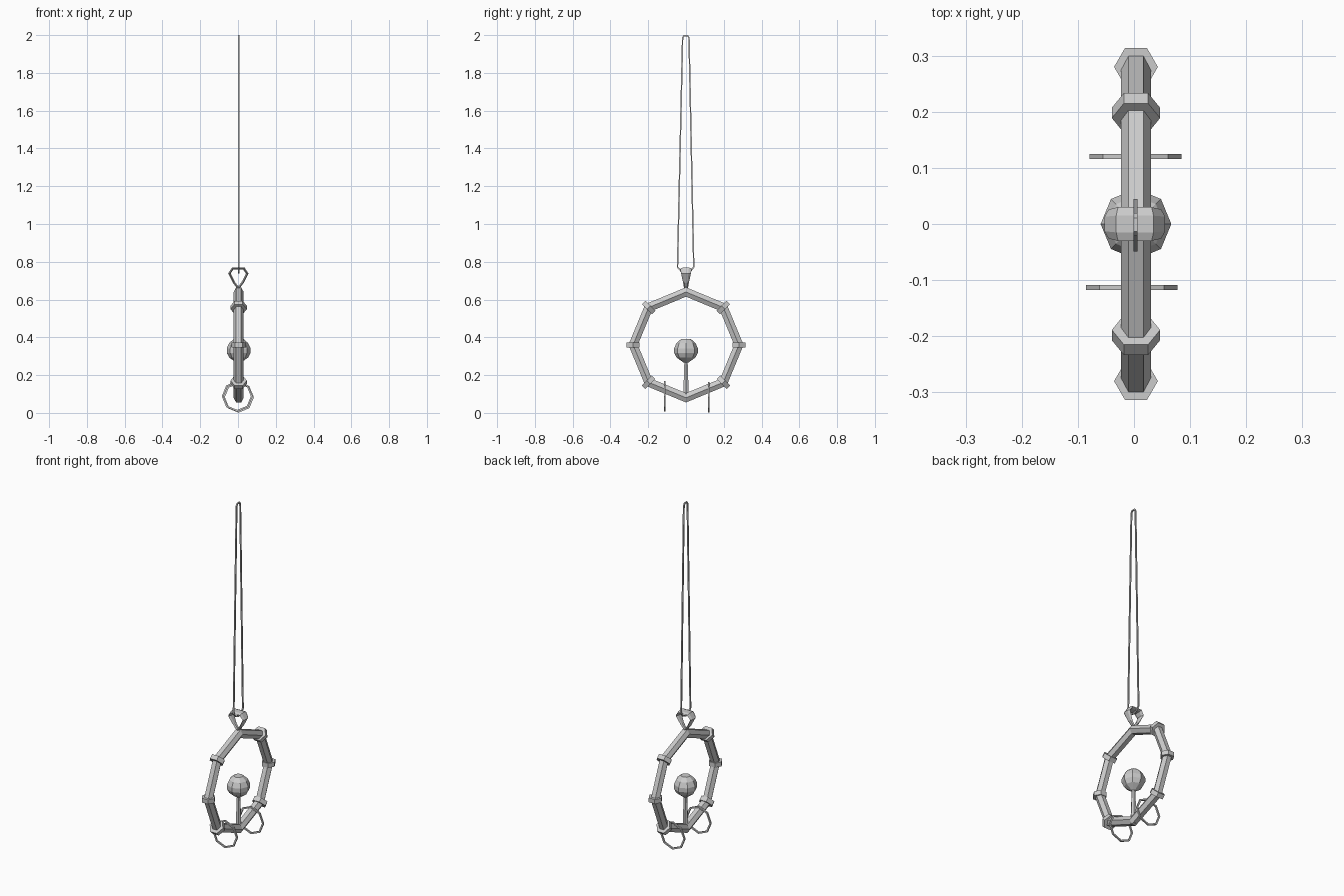
import bpy, bmesh, math
from mathutils import Vector, Matrix

if "Cube" in bpy.data.objects:
    bpy.data.objects.remove(bpy.data.objects["Cube"])

CX = 0.0035   # slight sideways offset of the main body


def finish(name, bm):
    bmesh.ops.recalc_face_normals(bm, faces=bm.faces)
    me = bpy.data.meshes.new(name)
    bm.to_mesh(me)
    bm.free()
    ob = bpy.data.objects.new(name, me)
    bpy.context.collection.objects.link(ob)
    return ob


def poly(r, n, start=0.0):
    return [(r * math.cos(start + math.tau * i / n), r * math.sin(start + math.tau * i / n)) for i in range(n)]


def sweep(name, path, section, place, widths=None):
    """Mitred sweep around a closed flat path; section = (outward, sideways)."""
    bm = bmesh.new()
    pts = [Vector(p) for p in path]
    n = len(pts)
    rows = []
    for i, p in enumerate(pts):
        a = (p - pts[i - 1]).normalized()
        b = (pts[(i + 1) % n] - p).normalized()
        t = (a + b).normalized()
        out = Vector((t.y, -t.x)) / max(t.dot(b), 0.5)
        w = widths[i] if widths else 1.0
        row = []
        for u, v in section:
            q = p + out * u
            row.append(bm.verts.new(place(q.x, q.y, v * w)))
        rows.append(row)
    m = len(section)
    for i in range(n):
        r, s = rows[i], rows[(i + 1) % n]
        for j in range(m):
            k = (j + 1) % m
            bm.faces.new((r[j], r[k], s[k], s[j]))
    return finish(name, bm)


def lathe(name, profile, n, x):
    bm = bmesh.new()
    rows = [[bm.verts.new((x + c, s, z)) for c, s in poly(r, n)] for r, z in profile]
    for a, b in zip(rows, rows[1:]):
        for j in range(n):
            k = (j + 1) % n
            bm.faces.new((a[j], a[k], b[k], b[j]))
    bm.faces.new(rows[0])
    bm.faces.new(rows[-1])
    return finish(name, bm)


# main eight-sided frame with hexagonal tube
R, CZ = 0.28, 0.36
hexa = [(u, v) for v, u in poly(0.0265, 6)]
sweep("frame_ring", poly(R, 8), hexa, lambda a, b, v: (CX + v, a, CZ + b))

# hexagonal collars on the frame joints
for i in range(8):
    if i in (2, 6):
        continue
    ang = math.tau * i / 8
    bm = bmesh.new()
    r = 0.039 if i in (0, 4) else 0.043
    bmesh.ops.create_cone(bm, cap_ends=True, segments=6, radius1=r, radius2=r, depth=0.026)
    # align a corner of the hexagon with x
    hx = max((v.co for v in bm.verts), key=lambda c: c.x)
    bm.transform(Matrix.Rotation(-math.atan2(hx.y, hx.x), 4, 'Z'))
    bm.transform(Matrix.Translation((CX, R * math.cos(ang), CZ + R * math.sin(ang))) @ Matrix.Rotation(ang, 4, 'X'))
    finish("joint_collar", bm)

# ball and its tapered post
lathe("ball", [(0.012, 0.266), (0.05, 0.293), (0.063, 0.318), (0.063, 0.342), (0.05, 0.37), (0.026, 0.391)], 8, CX)
lathe("ball_post", [(0.018, 0.06), (0.010, 0.275)], 6, CX)

# hanger loop, widening toward the top
bail = [(0, 0.66), (0.024, 0.692), (0.047, 0.738), (0.03, 0.764), (-0.03, 0.764), (-0.047, 0.738), (-0.024, 0.692)]
sweep("hanger_loop", bail, [(0.006, -0.5), (0.006, 0.5), (0, 1), (-0.006, 0.5), (-0.006, -0.5), (0, -1)],
      lambda a, b, v: (CX - 0.002 + a, v, b), [0.01, 0.016, 0.026, 0.03, 0.03, 0.026, 0.016])

# long cord loop
cord = [(0, 0.742), (0.024, 0.75), (0.041, 0.772), (0.016, 1.985), (0.009, 1.996),
        (-0.011, 1.996), (-0.018, 1.985), (-0.045, 0.772), (-0.026, 0.75)]
sweep("cord", cord, poly(0.0052, 4, math.pi / 4), lambda a, b, v: (0.003 + v, a, b))

# two small octagonal hoops hanging on the lower frame
for x, y, z in ((0.0025, 0.12, 0.083), (-0.004, -0.113, 0.088)):
    sweep("small_hoop", poly(0.077, 8), poly(0.0062, 4, math.pi / 4),
          lambda a, b, v: (x + a, y + v, z + b))
